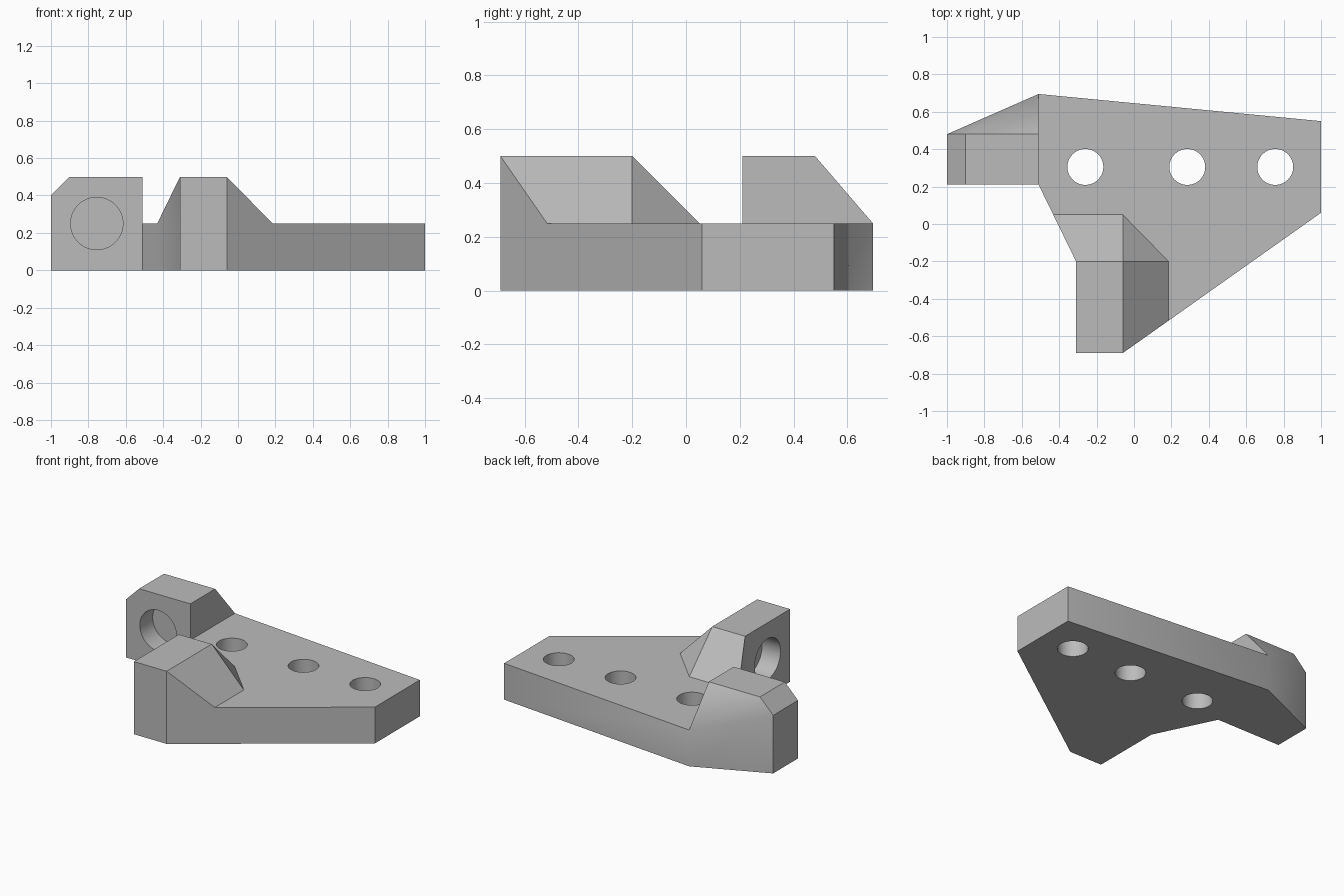
import bpy, bmesh, math
from mathutils import Vector

if "Cube" in bpy.data.objects:
    bpy.data.objects.remove(bpy.data.objects["Cube"])

GREY = bpy.data.materials.new("plain grey")
GREY.diffuse_color = (0.5, 0.5, 0.5, 1)
GREY.use_nodes = True
GREY.node_tree.nodes["Principled BSDF"].inputs["Base Color"].default_value = GREY.diffuse_color


def make_object(name, bm):
    bmesh.ops.recalc_face_normals(bm, faces=bm.faces)
    mesh = bpy.data.meshes.new(name)
    bm.to_mesh(mesh)
    bm.free()
    mesh.materials.append(GREY)
    obj = bpy.data.objects.new(name, mesh)
    bpy.context.collection.objects.link(obj)
    return obj


def prism(name, outline, height):
    bm = bmesh.new()
    face = bm.faces.new([bm.verts.new((x, y, 0)) for x, y in outline])
    top = bmesh.ops.extrude_face_region(bm, geom=[face])["geom"]
    bmesh.ops.translate(bm, vec=(0, 0, height),
                        verts=[v for v in top if isinstance(v, bmesh.types.BMVert)])
    return make_object(name, bm)


def hull(name, points):
    bm = bmesh.new()
    for p in points:
        bm.verts.new(p)
    bmesh.ops.convex_hull(bm, input=bm.verts)
    bmesh.ops.dissolve_limit(bm, angle_limit=0.01, verts=bm.verts, edges=bm.edges)
    return make_object(name, bm)


def cutter(centre, axis, radius, depth):
    bm = bmesh.new()
    bmesh.ops.create_cone(bm, cap_ends=True, segments=64, radius1=radius,
                          radius2=radius, depth=depth)
    obj = make_object("hole_cutter", bm)
    obj.rotation_mode = 'QUATERNION'
    obj.rotation_quaternion = Vector(axis).to_track_quat('Z', 'Y')
    obj.location = centre
    obj.hide_render = True
    return obj


def combine(target, other, operation):
    mod = target.modifiers.new("combine", 'BOOLEAN')
    mod.operation, mod.object, mod.solver = operation, other, 'EXACT'
    bpy.context.view_layer.objects.active = target
    bpy.ops.object.modifier_apply(modifier=mod.name)
    bpy.data.objects.remove(other)


T, H = 0.25, 0.5          # plate thickness, lug height
X_EAR = -0.51             # inner side of the left lug
x_rear = -0.31 - 0.2 * 0.25 / 0.41      # plate edge at y = 0.05
y_side = -0.69 + 0.245 * 0.75 / 1.06    # plate edge at x = 0.185

# Flat base plate
bracket = prism("bracket", [(X_EAR, 0.21), (-0.31, -0.2), (-0.31, -0.69), (-0.06, -0.69),
                            (1, 0.06), (1, 0.55), (X_EAR, 0.695)], T)

# Left lug with chamfered corner and sloped back
left_lug = hull("left_lug", [
    (-1, 0.21, 0), (-1, 0.21, 0.4), (-0.9, 0.21, H), (X_EAR, 0.21, 0), (X_EAR, 0.21, H),
    (X_EAR, 0.48, H), (-0.9, 0.48, H), (-1, 0.48, 0.4), (-1, 0.48, 0),
    (X_EAR, 0.695, 0), (X_EAR, 0.695, T)])

# Front lug with sloped right side, and its sloped rear
front_lug = hull("front_lug", [
    (x, y, z) for x, y, top in [(-0.31, -0.69, H), (-0.06, -0.69, H), (0.185, y_side, T),
                                (0.185, -0.2, T), (-0.06, -0.2, H), (-0.31, -0.2, H)]
    for z in (0, top)])
front_lug_rear = hull("front_lug_rear", [
    (x, y, z) for x, y, top in [(-0.31, -0.2, H), (-0.06, -0.2, H), (0.185, -0.2, T),
                                (-0.06, 0.05, T), (x_rear, 0.05, T)]
    for z in (0, top)])
for part in (left_lug, front_lug, front_lug_rear):
    combine(bracket, part, 'UNION')

# Three through holes in the plate
for x in (-0.26, 0.285, 0.755):
    combine(bracket, cutter((x, 0.305, T / 2), (0, 0, 1), 0.096, 1), 'DIFFERENCE')

# Blind round pockets in the two lugs
combine(bracket, cutter((-0.755, 0.21, 0.25), (0, 1, 0), 0.14, 0.28), 'DIFFERENCE')
combine(bracket, cutter((-0.31, -0.445, 0.25), (1, 0, 0), 0.14, 0.28), 'DIFFERENCE')

# Clean up and shade
bm = bmesh.new()
bm.from_mesh(bracket.data)
bmesh.ops.remove_doubles(bm, verts=bm.verts, dist=0.0005)
bm.to_mesh(bracket.data)
bm.free()
bpy.ops.object.select_all(action='DESELECT')
bracket.select_set(True)
bpy.context.view_layer.objects.active = bracket
bpy.ops.object.shade_smooth_by_angle(angle=math.radians(30))
